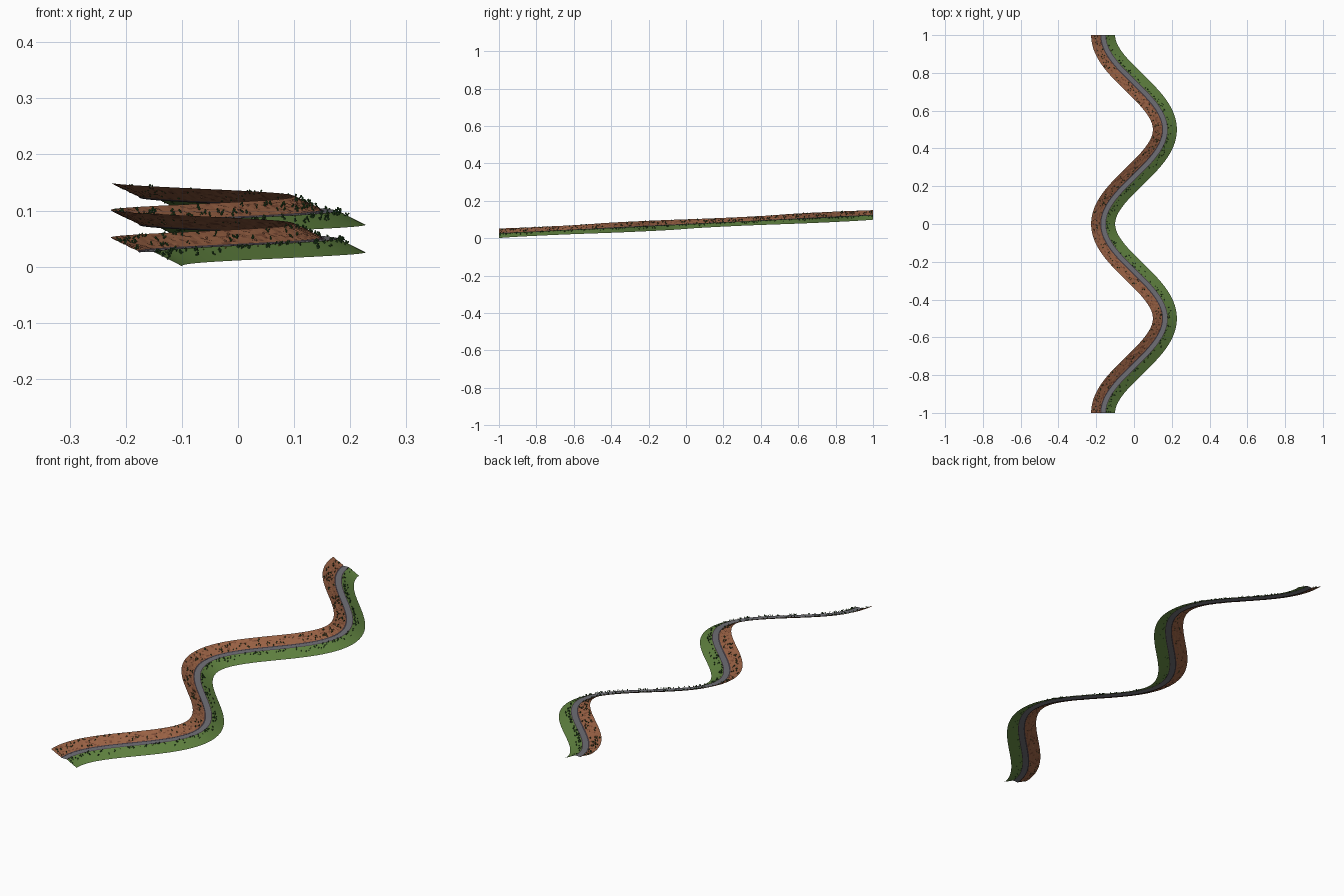
import bpy, bmesh, math, random
from mathutils import Vector, Matrix

random.seed(7)
if "Cube" in bpy.data.objects:
    bpy.data.objects.remove(bpy.data.objects["Cube"])

AMP, RISE, ROAD_Z = 0.1635, 0.049, 0.026
STEPS = 256


def material(name, r, g, b):
    m = bpy.data.materials.new(name)
    m.use_nodes = True
    m.diffuse_color = (r, g, b, 1)
    m.node_tree.nodes["Principled BSDF"].inputs["Base Color"].default_value = (r, g, b, 1)
    return m


earth = material("earth brown", 0.33, 0.125, 0.06)
dark_earth = material("dark earth", 0.2, 0.07, 0.035)
grass = material("grass green", 0.115, 0.22, 0.05)
asphalt = material("asphalt grey", 0.16, 0.16, 0.18)
gutter = material("gutter dark grey", 0.06, 0.045, 0.055)
leaf = material("leaf dark green", 0.025, 0.085, 0.02)
stone = material("sandstone", 0.45, 0.18, 0.09)
yellow = material("flower yellow", 0.45, 0.3, 0.03)


def on_path(y, side, height):
    """Point beside the winding centre line, offset along its normal."""
    w = 2 * math.pi
    slope = AMP * w * math.sin(w * y)
    n = Vector((1, -slope, 0)).normalized()
    return Vector((-AMP * math.cos(w * y), y, ROAD_Z + RISE * (y + 1) + height)) + n * side


def finish(bm, name, mats):
    me = bpy.data.meshes.new(name)
    bm.to_mesh(me)
    bm.free()
    ob = bpy.data.objects.new(name, me)
    bpy.context.collection.objects.link(ob)
    for m in mats:
        me.materials.append(m)
    return ob


def ribbon(name, profile, mats, rough=0.0, smooth=True):
    """Sweep a profile of (side, height) points along the winding path."""
    bm = bmesh.new()
    rows = []
    last = len(profile) - 1
    for i in range(STEPS + 1):
        y = -1 + 2 * i / STEPS
        row = []
        for j, (s, h) in enumerate(profile):
            k = rough if 0 < j < last else 0
            row.append(bm.verts.new(on_path(y, s, h + random.uniform(-k, k))))
        rows.append(row)
    for a, b in zip(rows, rows[1:]):
        for j in range(last):
            f = bm.faces.new((a[j], a[j + 1], b[j + 1], b[j]))
            f.smooth = smooth
            if len(mats) > 1 and random.random() < 0.12:
                f.material_index = 1
    return finish(bm, name, mats)


def slope_points(a, b, n):
    return [(a[0] + (b[0] - a[0]) * i / n, a[1] + (b[1] - a[1]) * i / n) for i in range(n + 1)]


# Ground strips, from the high bank to the low meadow
bank_top, bank_foot = (-0.0635, 0.026), (-0.0150, 0.002)
road_l, road_r = (-0.0095, 0), (0.0115, 0)
grass_top, grass_low = (0.0150, -0.0005), (0.0635, -0.025)
ribbon("earth_bank", slope_points(bank_top, bank_foot, 8), [earth, dark_earth], 0.0012, False)
ribbon("bank_gutter", [bank_foot, (-0.0125, -0.001), road_l], [gutter])
ribbon("road", [road_l, road_r], [asphalt])
ribbon("road_shoulder", [road_r, grass_top], [gutter])
ribbon("grass_slope", slope_points(grass_top, grass_low, 4), [grass])


def ground(side):
    """Height of the ground strips at a side offset."""
    a, b = (bank_top, bank_foot) if side < 0 else (grass_top, grass_low)
    return a[1] + (b[1] - a[1]) * (side - a[0]) / (b[0] - a[0])


def blob(bm, centre, size, squash=1.0):
    m = Matrix.Translation(centre) @ Matrix.Rotation(random.uniform(0, 6), 4, 'Z')
    m = m @ Matrix.Diagonal((size, size * random.uniform(0.7, 1), size * squash, 1))
    bmesh.ops.create_icosphere(bm, subdivisions=1, radius=1, matrix=m)


def scatter(name, count, lo, hi, size, mat, lumps=1, lift=0.5):
    """Sprinkle small clumps over a range of side offsets."""
    bm = bmesh.new()
    for _ in range(count):
        s = random.uniform(lo, hi)
        base = on_path(random.uniform(-0.995, 0.995), s, ground(s))
        for k in range(lumps):
            r = size * random.uniform(0.6, 1.1)
            jitter = Vector((random.uniform(-1, 1), random.uniform(-1, 1), 0)) * size * (lumps > 1)
            up = Vector((0, 0, r * lift + k * size * 0.9))
            p = base + jitter + up
            p.y = max(-0.997, min(0.997, p.y))
            blob(bm, p, r)
    return finish(bm, name, [mat])


# Plants and stones beside the road
scatter("bank_bushes", 210, -0.058, -0.018, 0.0023, leaf, 3)
scatter("verge_bushes", 170, 0.017, 0.028, 0.0023, leaf, 3)
scatter("meadow_bushes", 60, 0.026, 0.042, 0.0021, leaf, 3)
scatter("bank_stones", 45, -0.055, -0.018, 0.0028, stone)
scatter("verge_flowers", 25, 0.016, 0.024, 0.0018, yellow, 1, 1.0)
